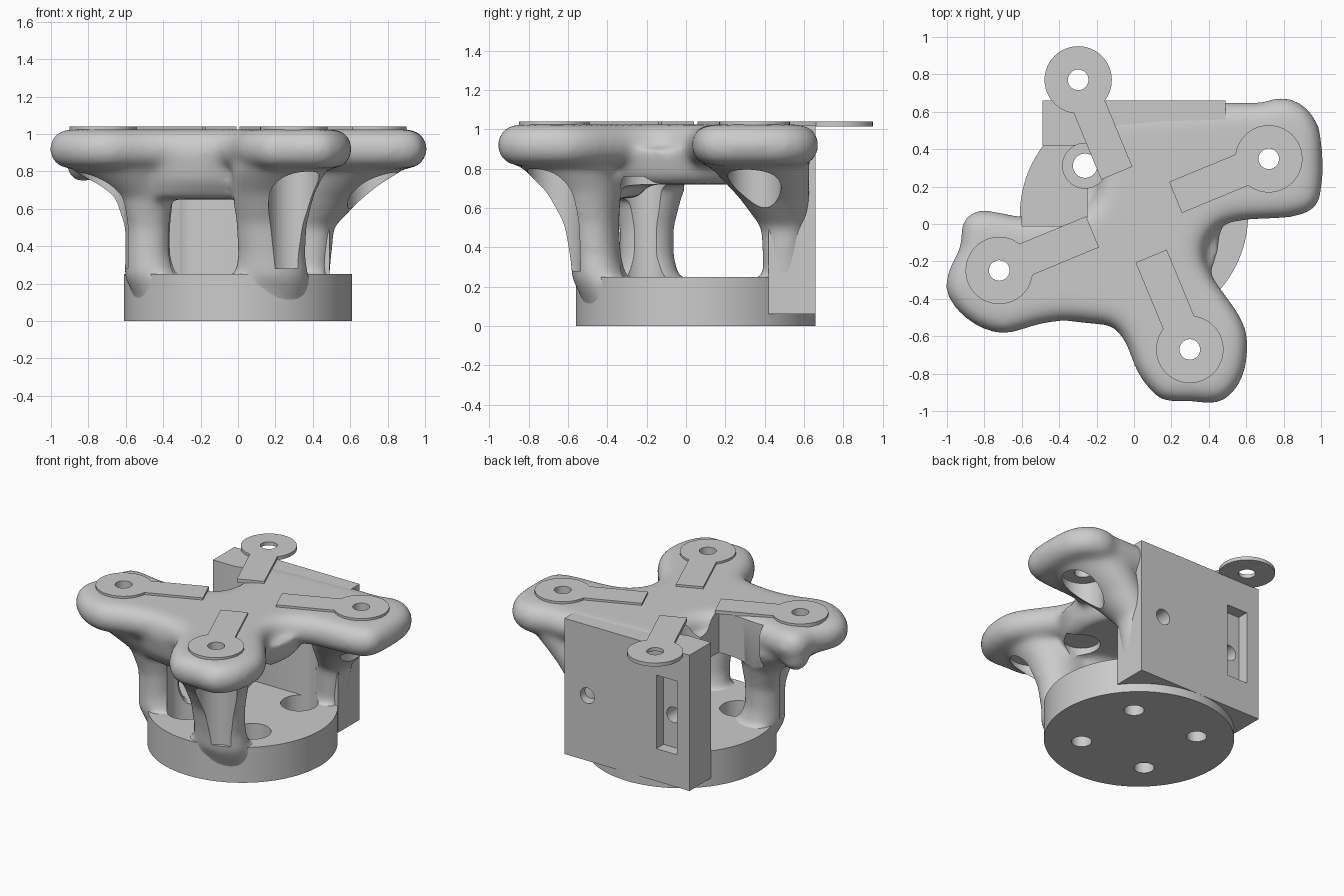
import bpy, bmesh
from math import sin, cos, pi, radians
from mathutils import Matrix, Vector

cube = bpy.data.objects.get("Cube")
if cube:
    bpy.data.objects.remove(cube)

grey = bpy.data.materials.new("grey")
grey.use_nodes = True
GREY = (0.6, 0.6, 0.6, 1)
grey.diffuse_color = GREY
grey.node_tree.nodes["Principled BSDF"].inputs["Base Color"].default_value = GREY

CENTRE = Vector((0, 0.05, 0))


def finish(name, bm):
    bmesh.ops.recalc_face_normals(bm, faces=bm.faces)
    mesh = bpy.data.meshes.new(name)
    bm.to_mesh(mesh)
    bm.free()
    mesh.materials.append(grey)
    obj = bpy.data.objects.new(name, mesh)
    bpy.context.collection.objects.link(obj)
    return obj


def loft(bm, rings):
    """Skin a stack of equal counter-clockwise rings and cap both ends."""
    rows = [[bm.verts.new(p) for p in ring] for ring in rings]
    n = len(rows[0])
    for low, high in zip(rows, rows[1:]):
        for i in range(n):
            j = (i + 1) % n
            bm.faces.new((low[i], low[j], high[j], high[i]))
    bm.faces.new(rows[0][::-1])
    bm.faces.new(rows[-1])


def ellipse(x, y, z, rx, ry, n=48):
    return [(x + rx * cos(2 * pi * i / n), y + ry * sin(2 * pi * i / n), z) for i in range(n)]


def cylinder(name, x, y, r, z0, z1, n=48):
    bm = bmesh.new()
    loft(bm, [ellipse(x, y, z, r, r, n) for z in (z0, z1)])
    return finish(name, bm)


def box(name, lo, hi):
    bm = bmesh.new()
    lo, hi = Vector(lo), Vector(hi)
    bmesh.ops.create_cube(bm, size=1, matrix=Matrix.Translation((lo + hi) / 2) @ Matrix.Diagonal((*(hi - lo), 1)))
    return finish(name, bm)


def activate(obj):
    bpy.ops.object.select_all(action='DESELECT')
    obj.select_set(True)
    bpy.context.view_layer.objects.active = obj


def apply_modifier(obj, kind, **settings):
    activate(obj)
    mod = obj.modifiers.new(kind.lower(), kind)
    for key, value in settings.items():
        setattr(mod, key, value)
    bpy.ops.object.modifier_apply(modifier=mod.name)


def cut(obj, cutters):
    for cutter in cutters:
        apply_modifier(obj, 'BOOLEAN', object=cutter, operation='DIFFERENCE', solver='EXACT')


def polar(angle, r):
    a = radians(angle)
    return CENTRE.x + r * cos(a), CENTRE.y + r * sin(a)


bolts = [polar(22.5 + 90 * i, 0.78) for i in range(4)]
screws = [polar(45 + 90 * i, 0.37) for i in range(4)]

# Cutters shared by several parts
bolt_holes = [cylinder("cutter", x, y, 0.055, 0.7, 1.2, 32) for x, y in bolts]
bolt_pockets = [cylinder("cutter", x, y, 0.135, 0.28, 0.83)
                for i, (x, y) in enumerate(bolts) if i != 1]
screw_holes = [cylinder("cutter", x, y, 0.065, -0.1, 0.2, 32) for x, y in screws]
screw_bores = [cylinder("cutter", x, y, 0.12, 0.1, 1.2 if i == 1 else 0.76)
               for i, (x, y) in enumerate(screws)]
notch = box("cutter", (-0.6, -0.01, 0.55), (-0.25, 0.42, 1.2))
disc_space = cylinder("cutter", 0, 0.05, 0.608, -0.1, 0.248, 96)

# Four lobed top plate with a rounded rim, outline in hundredths, clockwise
outline = [Vector((x / 100, y / 100)) for x, y in (
    (49, 64), (68, 64), (78, 67), (90, 63), (98, 52), (100, 35), (99, 15), (93, 7),
    (80, 4), (60, 3), (47, 0), (39, -8), (37, -18), (42, -30), (53, -45), (60, -60),
    (58, -80), (50, -92), (42, -95), (30, -94), (17, -94), (9, -88), (2, -78), (-3, -65),
    (-10, -55), (-22, -52), (-40, -51), (-55, -54), (-70, -58), (-85, -53), (-96, -43),
    (-100, -33), (-97, -22), (-92, -12), (-91, 0), (-85, 6), (-75, 6), (-60, 3), (-45, 4),
    (-30, 6), (-21, 13), (-18, 25), (-18, 45), (-18, 60))]


def rounded(points):
    """Insert a curved midpoint on every edge."""
    out = []
    n = len(points)
    for i, p in enumerate(points):
        q = points[(i + 1) % n]
        out += [p, (9 * (p + q) - points[i - 1] - points[(i + 2) % n]) / 16]
    return out


def inset(points, d):
    out = []
    for i, p in enumerate(points):
        t = (points[(i + 1) % len(points)] - points[i - 1]).normalized()
        out.append(p + d * Vector((t.y, -t.x)))
    return out


outline = rounded(outline)
bm = bmesh.new()
rim = []
for k in range(-4, 5):
    a = k * pi / 8
    ring = inset(outline, 0.1 * (1 - cos(a)) - 0.011)
    rim.append([(*p, 0.92 + 0.105 * sin(a)) for p in reversed(ring)])
loft(bm, rim)

# Core of the base, so that the legs flow into it
loft(bm, [ellipse(0, 0.05, z, 0.6, 0.6) for z in (0.04, 0.24)])

# Underside hub, and the low arch joining the left and front legs
loft(bm, [ellipse(-0.03, -0.03, z, r, r) for z, r in ((0.72, 0.42), (0.76, 0.46), (0.9, 0.5))])
loft(bm, [ellipse(-0.18, -0.34, z, rx, ry)
          for z, rx, ry in ((0.65, 0.3, 0.1), (0.75, 0.33, 0.17), (0.9, 0.38, 0.2))])

# Three flared legs: height, centre, radii
legs = {
    "left": ((0.12, -0.43, -0.17, 0.12, 0.14), (0.24, -0.46, -0.19, 0.15, 0.16),
             (0.35, -0.48, -0.2, 0.125, 0.14), (0.5, -0.48, -0.2, 0.125, 0.14),
             (0.66, -0.5, -0.2, 0.17, 0.18), (0.8, -0.6, -0.22, 0.27, 0.26),
             (0.92, -0.66, -0.24, 0.28, 0.27)),
    "front": ((0.12, 0.18, -0.39, 0.18, 0.13), (0.24, 0.18, -0.44, 0.2, 0.14),
              (0.35, 0.18, -0.46, 0.18, 0.13), (0.52, 0.18, -0.48, 0.19, 0.14),
              (0.68, 0.19, -0.52, 0.22, 0.19), (0.8, 0.22, -0.59, 0.25, 0.24),
              (0.92, 0.28, -0.62, 0.28, 0.27)),
    "right": ((0.1, 0.38, 0.5, 0.1, 0.1), (0.5, 0.4, 0.5, 0.115, 0.12),
              (0.65, 0.48, 0.45, 0.18, 0.18), (0.8, 0.61, 0.38, 0.26, 0.25),
              (0.92, 0.66, 0.35, 0.28, 0.27)),
}
for rows in legs.values():
    loft(bm, [ellipse(x, y, z, rx, ry) for z, x, y, rx, ry in rows])
# Small bulge under the left lobe
bmesh.ops.create_uvsphere(bm, u_segments=24, v_segments=12, radius=0.09,
                          matrix=Matrix.Translation((-0.83, -0.04, 0.83)))
body = finish("lobed_body", bm)
apply_modifier(body, 'REMESH', mode='VOXEL', voxel_size=0.018)
apply_modifier(body, 'SMOOTH', factor=0.5, iterations=26)
cut(body, [disc_space] + bolt_holes + bolt_pockets + screw_bores + [notch])

# Round base with counterbored screw holes
base = cylinder("base_disc", 0, 0.05, 0.61, 0, 0.25, 96)
cut(base, screw_holes + screw_bores)

# Rear mounting block with two blind cross holes and a shallow slot
block = box("rear_block", (-0.49, 0.42, 0.06), (0.49, 0.66, 1.02))
slot = box("cutter", (-0.39, 0.58, 0.29), (-0.23, 0.8, 0.81))
cross_holes = []
for x in (-0.31, 0.31):
    hole = cylinder("cutter", 0, 0, 0.055, -0.25, 0.25, 32)
    hole.data.transform(Matrix.Translation((x, 0.72, 0.52)) @ Matrix.Rotation(pi / 2, 4, 'X'))
    cross_holes.append(hole)
cut(block, [slot] + cross_holes + screw_bores[:2])

# Keyhole shaped tabs around the top
tabs = []
for i in range(4):
    profile = [(0.24, -0.09)]
    for k in range(41):
        a = radians(-150 + 7.5 * k)
        profile.append((0.78 + 0.18 * cos(a), 0.18 * sin(a)))
    profile.append((0.24, 0.09))
    bm = bmesh.new()
    loft(bm, [[(x, y, z) for x, y in profile] for z in (1.015, 1.04)])
    bm.transform(Matrix.Translation(CENTRE) @ Matrix.Rotation(radians(22.5 + 90 * i), 4, 'Z'))
    tab = finish("bolt_tab_%d" % (i + 1), bm)
    cut(tab, [bolt_holes[i]])
    tabs.append(tab)

for obj in [o for o in bpy.data.objects if o.name.startswith("cutter")]:
    bpy.data.objects.remove(obj)
for obj in [body, base, block] + tabs:
    activate(obj)
    bpy.ops.object.shade_smooth_by_angle(angle=radians(35))
